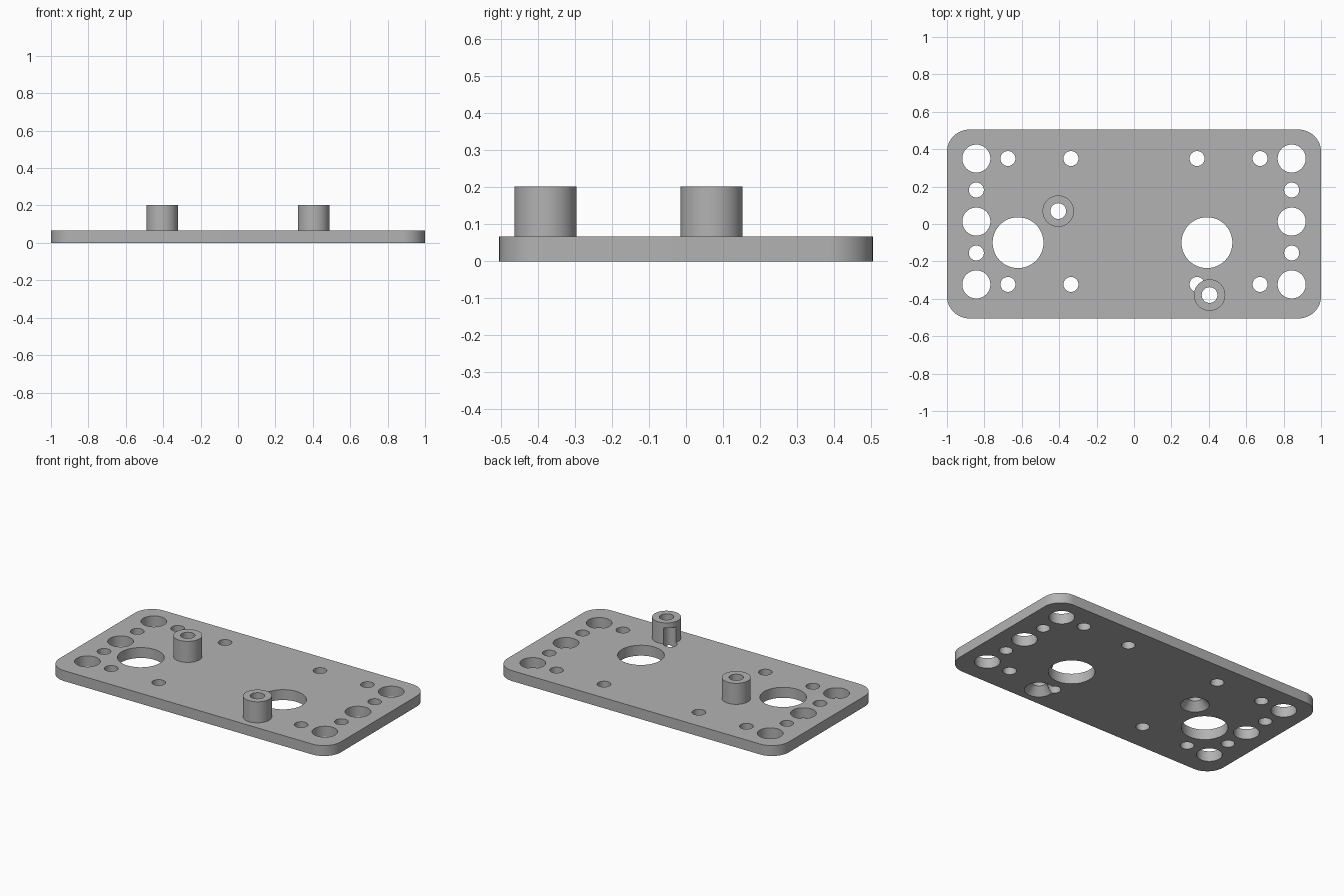
import bpy
import bmesh
from math import sin, cos, pi, radians

if "Cube" in bpy.data.objects:
    bpy.data.objects.remove(bpy.data.objects["Cube"], do_unlink=True)

THICK = 0.067          # plate thickness
TOP = 0.202            # top of the bosses
HALF_X, HALF_Y, CORNER = 1.0, 0.505, 0.12
BOSSES = [(-0.405, 0.069), (0.404, -0.38)]

grey = bpy.data.materials.new("plain_grey")
grey.use_nodes = True
colour = (0.45, 0.45, 0.45, 1)
grey.diffuse_color = colour
grey.node_tree.nodes["Principled BSDF"].inputs["Base Color"].default_value = colour


def loft(name, rings):
    """Closed solid through matching rings of points, bottom to top."""
    bm = bmesh.new()
    loops = [[bm.verts.new(p) for p in ring] for ring in rings]
    n = len(loops[0])
    for low, high in zip(loops, loops[1:]):
        for i in range(n):
            j = (i + 1) % n
            bm.faces.new((low[i], low[j], high[j], high[i]))
    bm.faces.new(loops[0][::-1])
    bm.faces.new(loops[-1])
    mesh = bpy.data.meshes.new(name)
    bm.to_mesh(mesh)
    bm.free()
    mesh.materials.append(grey)
    obj = bpy.data.objects.new(name, mesh)
    bpy.context.collection.objects.link(obj)
    return obj


def turned(name, x, y, profile, n=48):
    """Round solid from (radius, height) pairs."""
    return loft(name, [[(x + r * cos(2 * pi * i / n), y + r * sin(2 * pi * i / n), z)
                        for i in range(n)] for r, z in profile])


def rounded_outline(z, steps=12):
    points = []
    for q, (sx, sy) in enumerate([(1, 1), (-1, 1), (-1, -1), (1, -1)]):
        for i in range(steps + 1):
            a = pi / 2 * (q + i / steps)
            points.append((sx * (HALF_X - CORNER) + CORNER * cos(a),
                           sy * (HALF_Y - CORNER) + CORNER * sin(a), z))
    return points


def combine(target, tool, operation):
    """Apply a boolean and discard the tool."""
    mod = target.modifiers.new(operation.lower(), "BOOLEAN")
    mod.operation = operation
    mod.solver = "EXACT"
    mod.object = tool
    bpy.context.view_layer.objects.active = target
    bpy.ops.object.modifier_apply(modifier=mod.name)
    bpy.data.objects.remove(tool, do_unlink=True)


# Plate with rounded corners
plate = loft("mounting_plate", [rounded_outline(0), rounded_outline(THICK)])

# Standing bosses
for x, y in BOSSES:
    combine(plate, turned("boss", x, y, [(0.084, THICK / 2), (0.084, TOP)]), "UNION")

# Hole pattern, mirrored left to right
holes = [(-0.62, -0.10, 0.136), (0.39, -0.10, 0.136)]
for side in (-1, 1):
    holes += [(side * 0.843, y, 0.075) for y in (0.35, 0.013, -0.323)]
    holes += [(side * 0.843, y, 0.04) for y in (0.182, -0.155)]
    holes += [(side * x, y, 0.04) for x in (0.337, 0.674) for y in (0.35, -0.323)]
for x, y, r in holes:
    combine(plate, turned("hole_cutter", x, y, [(r, -0.05), (r, 0.168)]), "DIFFERENCE")

# Boss bores, countersunk from below
for x, y in BOSSES:
    bore = [(0.084, -0.05), (0.084, 0), (0.042, 0.05), (0.042, TOP + 0.05)]
    combine(plate, turned("bore_cutter", x, y, bore), "DIFFERENCE")

# Smooth round walls, sharp rims
bpy.ops.object.select_all(action="DESELECT")
plate.select_set(True)
bpy.context.view_layer.objects.active = plate
bpy.ops.object.shade_smooth_by_angle(angle=radians(30))
